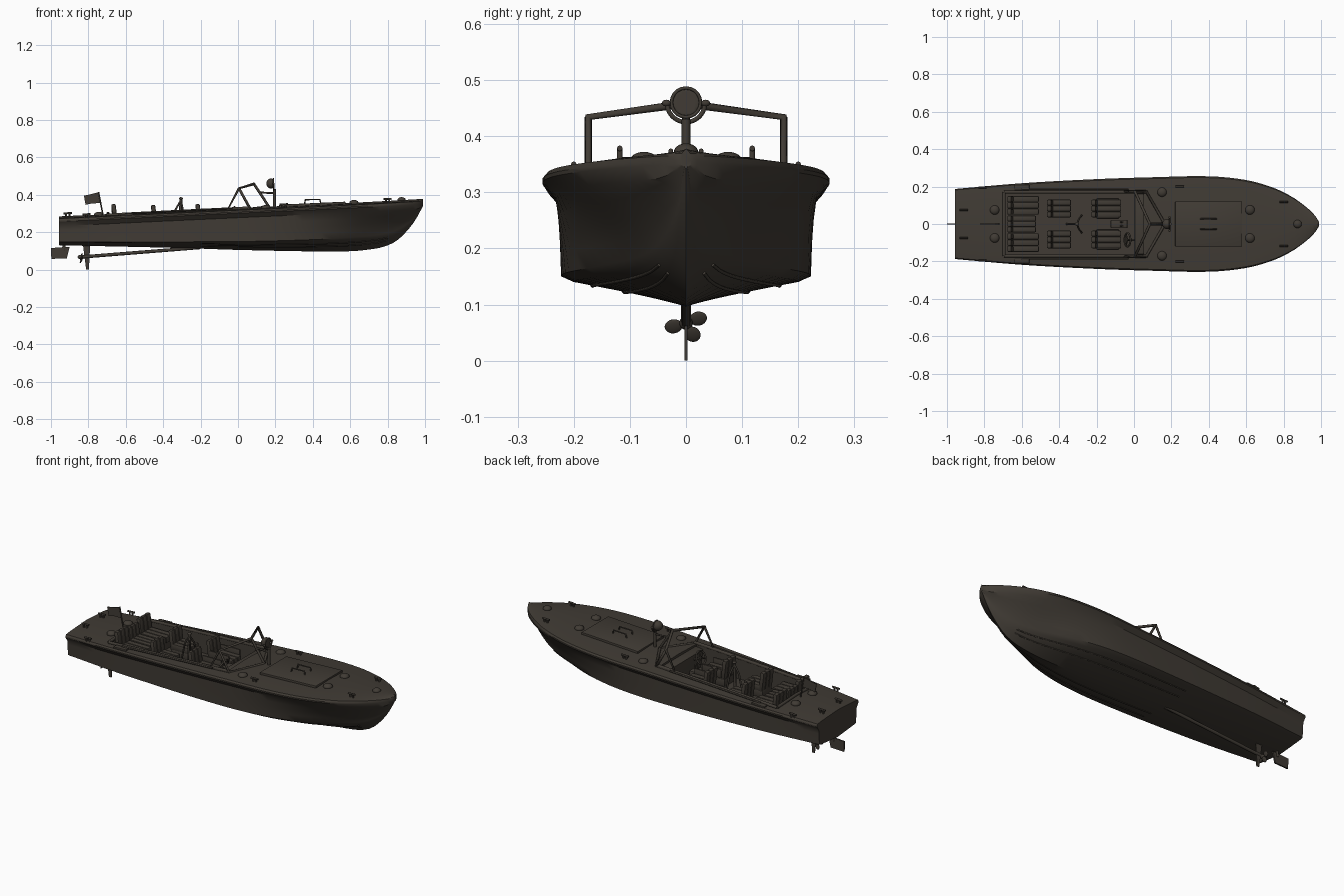
import bpy, bmesh, math
from mathutils import Vector

if "Cube" in bpy.data.objects:
    bpy.data.objects.remove(bpy.data.objects["Cube"])

MAT = bpy.data.materials.new("dark brown paint")
MAT.diffuse_color = (0.052, 0.044, 0.035, 1)
MAT.use_nodes = True
MAT.node_tree.nodes["Principled BSDF"].inputs["Base Color"].default_value = MAT.diffuse_color


# ---------- helpers ----------
def finish(bm, name, angle=35):
    bmesh.ops.recalc_face_normals(bm, faces=bm.faces)
    me = bpy.data.meshes.new(name)
    bm.to_mesh(me)
    bm.free()
    for p in me.polygons:
        p.use_smooth = True
    me.set_sharp_from_angle(angle=math.radians(angle))
    me.materials.append(MAT)
    ob = bpy.data.objects.new(name, me)
    bpy.context.collection.objects.link(ob)
    return ob


def box(name, loc, size, tilt=0.0, bevel=0.0):
    bm = bmesh.new()
    bmesh.ops.create_cube(bm, size=1)
    bmesh.ops.scale(bm, vec=size, verts=bm.verts)
    if bevel:
        bmesh.ops.bevel(bm, geom=bm.edges[:], offset=bevel, segments=2, profile=0.5, affect='EDGES')
    ob = finish(bm, name)
    ob.location, ob.rotation_euler = loc, (0, tilt, 0)
    return ob


def ball(name, loc, scale, rot=(0, 0, 0)):
    bm = bmesh.new()
    bmesh.ops.create_uvsphere(bm, u_segments=20, v_segments=12, radius=1)
    bmesh.ops.scale(bm, vec=scale, verts=bm.verts)
    ob = finish(bm, name, 60)
    ob.location, ob.rotation_euler = loc, rot
    return ob


def tube(name, pts, r, cyclic=False, res=2):
    cu = bpy.data.curves.new(name, 'CURVE')
    cu.dimensions, cu.bevel_depth, cu.bevel_resolution, cu.use_fill_caps = '3D', r, res, True
    sp = cu.splines.new('POLY')
    sp.points.add(len(pts) - 1)
    for p, co in zip(sp.points, pts):
        p.co = (*co, 1)
    sp.use_cyclic_u = cyclic
    cu.materials.append(MAT)
    ob = bpy.data.objects.new(name, cu)
    bpy.context.collection.objects.link(ob)
    return ob


def plate(name, outline, thick):
    """Outline in x,z extruded across y."""
    bm = bmesh.new()
    f = bm.faces.new([bm.verts.new((x, -thick / 2, z)) for x, z in outline])
    g = bmesh.ops.extrude_face_region(bm, geom=[f])
    bmesh.ops.translate(bm, vec=(0, thick, 0), verts=[v for v in g['geom'] if isinstance(v, bmesh.types.BMVert)])
    return finish(bm, name)


def curve(tab):
    """Smooth interpolation through (x, value) pairs."""
    n = len(tab)
    m = [(tab[min(i + 1, n - 1)][1] - tab[max(i - 1, 0)][1]) / (tab[min(i + 1, n - 1)][0] - tab[max(i - 1, 0)][0])
         for i in range(n)]

    def f(x):
        i = max(0, min(n - 2, sum(1 for t in tab if t[0] <= x) - 1))
        (x0, a), (x1, b) = tab[i], tab[i + 1]
        h = x1 - x0
        t = (x - x0) / h
        return ((2*t**3 - 3*t*t + 1) * a + (t**3 - 2*t*t + t) * h * m[i]
                + (3*t*t - 2*t**3) * b + (t**3 - t*t) * h * m[i + 1])
    return f


# ---------- hull lines ----------
beam = curve([(-.96, .187), (-.6, .218), (-.2, .24), (.1, .25), (.4, .255), (.6, .235), (.75, .192),
              (.85, .142), (.93, .083), (.97, .042), (.992, .006)])
sheer = curve([(-.96, .262), (0, .307), (.4, .325), (.75, .342), (.992, .356)])
keel = curve([(-.96, .13), (-.3, .115), (0, .105), (.4, .097), (.6, .098), (.7, .107), (.78, .122),
              (.85, .155), (.91, .214), (.95, .268), (.992, .345)])
chine_y = curve([(-.96, .165), (-.6, .198), (0, .222), (.3, .214), (.5, .175), (.7, .1), (.85, .045),
                 (.93, .018), (.992, .002)])
chine_z = curve([(-.96, .148), (0, .15), (.4, .16), (.6, .172), (.8, .195), (.9, .24), (.95, .288), (.992, .348)])


def deck(x, y=0.0):
    return sheer(x) + .009 + .013 * (1 - min(1, abs(y) / beam(x)) ** 2)


def section(x):
    b, zl, zk, yc, zc = beam(x), sheer(x), keel(x), chine_y(x), chine_z(x)
    ys, zs = b * .912, max(zl - .03, zc + .3 * (zl - zc))
    pts = [(0, zk), (yc * .5, zk + (zc - zk) * .42), (yc * .9, zk + (zc - zk) * .78), (yc, zc)]
    pts += [(yc + (ys - yc) * t ** 1.25, zc + (zs - zc) * t) for t in (.25, .5, .75, 1)]
    pts += [(b, zl - .006), (b, zl + .001), (b * .97, deck(x, b * .97))]
    yi = min(.165, .8 * b)
    return pts + [(yi, deck(x, yi)), (0, deck(x))]


# ---------- hull, deck and sunken cockpit ----------
AFT, FORE, FLOOR = -.69, .05, .2
xs = [-.957, -.87, -.78] + [AFT + (FORE - AFT) * i / 10 for i in range(11)]
xs += [.05 + .94 * (1 - (1 - i / 24) ** 1.6) for i in range(1, 25)]
bm = bmesh.new()
rings = []
for x in xs:
    half = section(x)
    n = len(half) - 1
    loop = half + [(-y, z) for y, z in half[n - 1:0:-1]]
    rings.append([bm.verts.new((x, y, z)) for y, z in loop])
for i in range(len(xs) - 1):
    a, b = rings[i], rings[i + 1]
    for j in range(len(a)):
        k = (j + 1) % len(a)
        if j in (n - 1, n) and AFT - .001 < xs[i] and xs[i + 1] < FORE + .001:
            continue
        bm.faces.new((a[j], a[k], b[k], b[j]))
bm.faces.new(rings[0])
bm.faces.new(rings[-1])
rim = [e for e in bm.edges if e.is_boundary]
g = bmesh.ops.extrude_edge_only(bm, edges=rim)['geom']
for v in g:
    if isinstance(v, bmesh.types.BMVert):
        v.co.z = FLOOR
bmesh.ops.contextual_create(bm, geom=[e for e in bm.edges if e.is_boundary])
finish(bm, "hull_and_deck", 32)

for s in (1, -1):
    # spray strakes, coaming and side rail
    for k, f in enumerate((.5, .75)):
        tube(f"spray_strake_{k}", [(x, s * chine_y(x) * f, keel(x) + (chine_z(x) - keel(x)) * (.42 if k == 0 else .64))
                                   for x in [-.2 + .05 * i for i in range(21)]], .004, res=0)
    cx = [AFT - .005 + i * .095 for i in range(9)]
    tube("cockpit_coaming", [(x, s * .171, deck(x, .171) + .004) for x in cx], .009, res=1)
    tube("side_rail", [(x, s * .186, deck(x, .186) + .008) for x in cx[1:8]], .005, res=1)
    # boarding pads
    box("boarding_pad", (-.6, s * .195, deck(-.6, .195) + .003), (.08, .03, .01), -.045, .002)
tube("aft_coaming", [(AFT - .005, y, deck(AFT, y) + .004) for y in (-.171, 0, .171)], .009, res=1)

# ---------- foredeck hatch with handles ----------
box("deck_hatch", (.398, 0, deck(.4) - .001), (.355, .24, .018), -.045, .003)
for s in (1, -1):
    y, z = s * .027, deck(.4)
    tube("hatch_handle", [(.355, y, z), (.36, y, z + .026), (.438, y, z + .028), (.443, y, z)], .004)

# ---------- deck vents and cleats ----------
for x, y, r in ((-.745, .075, .025), (.15, .17, .025), (.62, .075, .025), (.875, 0, .022)):
    for s in ((1, -1) if y else (1,)):
        ball("deck_vent", (x, s * y, deck(x, y)), (r, r, .016))
for x, y in ((-.91, .075), (-.81, .195), (.245, .2), (.8, .118)):
    for s in (1, -1):
        z = deck(x, y)
        tube("cleat_bar", [(x - .022, s * y, z + .016), (x + .022, s * y, z + .018)], .005)
        for d in (-.009, .009):
            tube("cleat_post", [(x + d, s * y, z - .003), (x + d, s * y, z + .016)], .005)

# ---------- windshield frame ----------
foot, peak = (.165, 0, deck(.165)), (.085, 0, .458)
tube("centre_post", [foot, peak], .007)
for s in (1, -1):
    base, top, rear = (.065, s * .174, .325), (.005, s * .174, .434), (-.055, s * .174, .32)
    tube("windshield_bar", [foot, base, top, peak], .0075)
    tube("windshield_side", [base, rear, top], .0065)

# ---------- searchlight ----------
tube("light_post", [(.195, 0, deck(.195) - .003), (.195, 0, .43)], .008)
tube("light_brace", [(.195, 0, .408), (.118, 0, .412)], .005)
tube("light_yoke", [(.19, .034 * math.cos(a), .459 + .034 * math.sin(a))
                    for a in [math.pi * (1 + i / 12) for i in range(13)]], .004)
lamp = ball("searchlight", (.178, 0, .46), (.027, .027, .027))
lamp.scale = (1, 1, 1)
for v in lamp.data.vertices:
    v.co.x = min(v.co.x, .010)
tube("light_rim", [(.19, .026 * math.cos(a), .46 + .026 * math.sin(a))
                   for a in [math.pi * i / 10 for i in range(20)]], .003, True)
for s in (1, -1):
    ball("light_pivot", (.19, s * .035, .459), (.006, .008, .006))

# ---------- dashboard, wheel and console ----------
box("dashboard", (.035, 0, .26), (.05, .325, .11), -.15, .006)
hub = Vector((-.035, -.085, .303))
u, w = Vector((0, 1, 0)), Vector((.45, 0, .9)).normalized()
around = lambda a, r: hub + u * r * math.cos(a) + w * r * math.sin(a)
tube("steering_wheel", [around(math.tau * i / 24, .036) for i in range(24)], .005, True)
for i in range(3):
    tube("wheel_spoke", [hub, around(math.tau * i / 3 + math.pi / 2, .036)], .004)
tube("steering_column", [hub, (.03, -.085, .27)], .006)
box("control_console", (-.08, 0, .235), (.09, .045, .07), 0, .005)
for s in (1, -1):
    tube("control_lever", [(-.075, s * .01, .26), (-.06, s * .01, .305)], .004)

# ---------- seats ----------
def seat(name, x, y, wid, length, top):
    box(name + "_base", (x + length / 2, y, .22), (length * .9, wid * .85, .045), 0, .004)
    for i in range(3):
        box(name + "_cushion", (x + length / 2 + .006, y + (i - 1) * wid / 3, .255),
            (length - .015, wid / 3, .035), 0, .007)
        box(name + "_back", (x + .012, y + (i - 1) * wid / 3, top - .055), (.024, wid / 3, .11), -.12, .007)


for s in (1, -1):
    seat("front_seat", -.222, s * .083, .095, .155, .350)
    seat("middle_seat", -.46, s * .083, .095, .125, .345)
    seat("rear_seat", -.672, s * .1, .1, .165, .350)
    for e in (-.05, .05):
        box("front_armrest", (-.14, s * .083 + e, .275), (.12, .01, .05), 0, .003)
seat("rear_centre_seat", -.672, 0, .09, .15, .335)

# ---------- tow pylon ----------
tube("pylon_post", [(-.31, 0, FLOOR), (-.305, 0, .383)], .008)
ball("pylon_cap", (-.305, 0, .38), (.011, .011, .007))
for p in ((-.36, 0), (-.28, .045), (-.28, -.045)):
    tube("pylon_leg", [(-.305, 0, .37), ((p[0] - .305) / 2 - .002, p[1] * .6, .32), (*p, FLOOR)], .005)

# ---------- flag ----------
tube("flag_pole", [(-.722, 0, deck(-.72) - .003), (-.746, 0, .415)], .004)
plate("flag", [(-.824, .395), (-.79, .402), (-.746, .413), (-.734, .355), (-.78, .354), (-.815, .346)], .004)

# ---------- running gear ----------
tube("propeller_shaft", [(-.85, 0, .066), (-.2, 0, .118)], .009)
plate("shaft_strut", [(-.83, .14), (-.79, .14), (-.797, .0), (-.812, .0)], .006)
ball("propeller_hub", (-.838, 0, .067), (.02, .012, .012))
for deg in (20, 195, 300):
    a = math.radians(deg)
    ball("propeller_blade", (-.838, .023 * math.cos(a), .067 + .023 * math.sin(a)), (.004, .016, .014),
         (a, 0, .0)).rotation_euler = (a, .5, 0)
plate("rudder", [(-1, .115), (-.9, .122), (-.915, .06), (-.998, .057)], .008)
tube("rudder_stock", [(-.93, 0, .1), (-.93, 0, .15)], .008)
